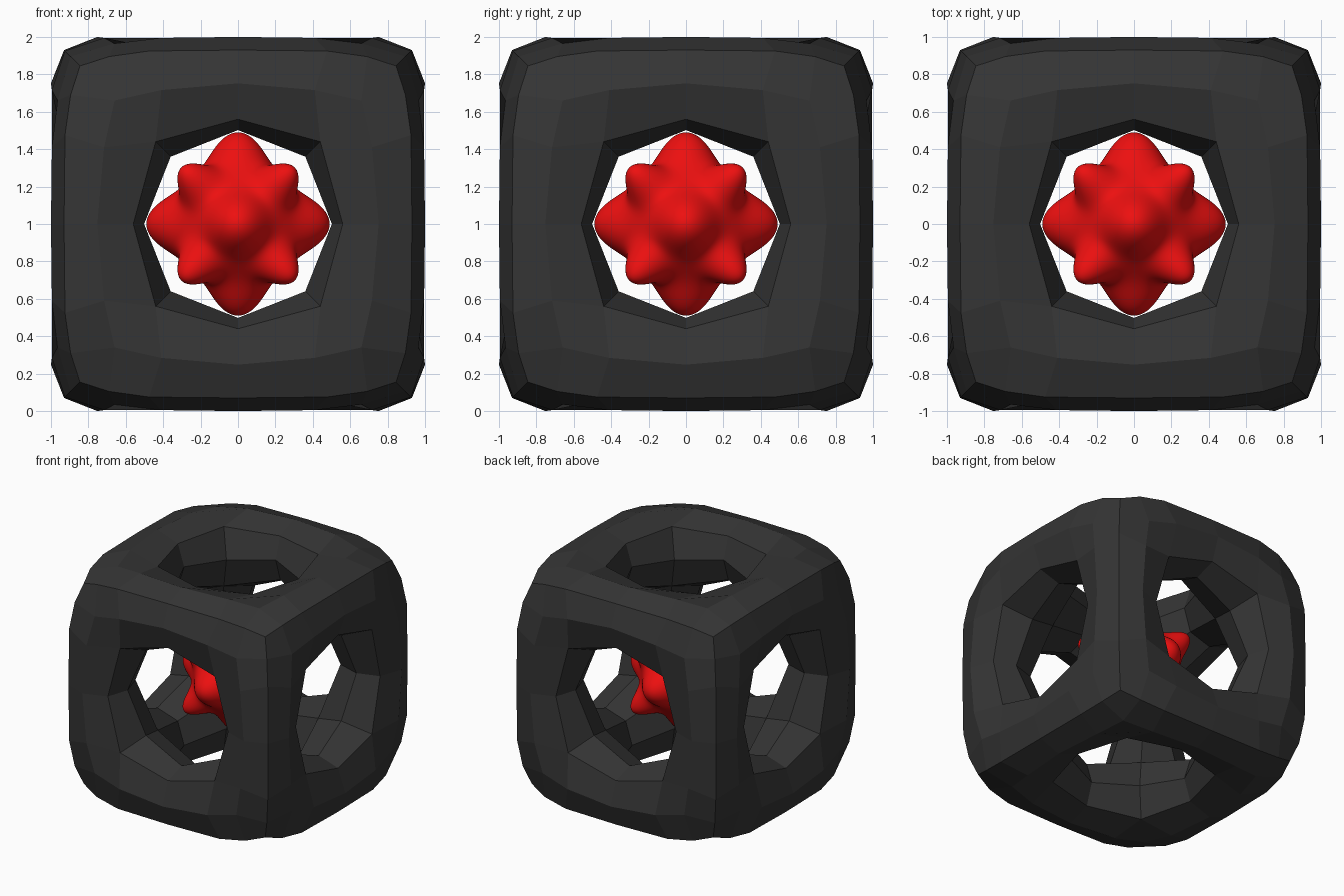
import bpy, bmesh, math
from itertools import product
from mathutils import Vector

if "Cube" in bpy.data.objects:
    bpy.data.objects.remove(bpy.data.objects["Cube"])


def finish(bm, name, color, smooth):
    bmesh.ops.recalc_face_normals(bm, faces=bm.faces)
    for f in bm.faces:
        f.smooth = smooth
    me = bpy.data.meshes.new(name)
    bm.to_mesh(me)
    bm.free()
    mat = bpy.data.materials.new(name + "_material")
    mat.diffuse_color = color
    mat.use_nodes = True
    mat.node_tree.nodes["Principled BSDF"].inputs["Base Color"].default_value = mat.diffuse_color
    me.materials.append(mat)
    ob = bpy.data.objects.new(name, me)
    ob.location.z = 1
    bpy.context.collection.objects.link(ob)
    return ob


# Rounded position for each kind of lattice point (sorted distances from centre)
ROUNDED = {
    (3, 3, 3): (.845, .845, .845), (2, 3, 3): (.69, .895, .895),
    (1, 3, 3): (.475, .925, .925), (0, 3, 3): (0, .93, .93),
    (2, 2, 3): (.66, .66, .965), (1, 2, 3): (.41, .716, .995),
    (0, 2, 3): (0, .752, 1), (1, 1, 3): (.44, .44, .94),
    (0, 1, 3): (0, .56, .932), (1, 1, 2): (.36, .36, .71),
    (0, 1, 2): (0, .502, .752), (1, 1, 1): (.44, .44, .44),
    (0, 1, 1): (0, .562, .562),
}


def place(idx):
    order = sorted(range(3), key=lambda a: abs(idx[a]))
    target = ROUNDED[tuple(abs(idx[a]) for a in order)]
    co = [0, 0, 0]
    for a, t in zip(order, target):
        co[a] = math.copysign(t, idx[a])
    return co


def solid(c):
    inside = all(-3 <= v < 3 for v in c)
    return inside and sum(v in (-3, -2, 1, 2) for v in c) >= 2


# Cube frame: boundary of the solid lattice cells, rounded off, flat shaded
bm = bmesh.new()
verts = {}
for cell in product(range(-3, 3), repeat=3):
    if not solid(cell):
        continue
    for axis, side in product(range(3), (0, 1)):
        other = list(cell)
        other[axis] += 1 if side else -1
        if solid(other):
            continue
        u, w = (axis + 1) % 3, (axis + 2) % 3
        quad = []
        for du, dw in ((0, 0), (1, 0), (1, 1), (0, 1)):
            p = list(cell)
            p[axis] += side
            p[u] += du
            p[w] += dw
            p = tuple(p)
            if p not in verts:
                verts[p] = bm.verts.new(place(p))
            quad.append(verts[p])
        bm.faces.new(quad if side else quad[::-1])
finish(bm, "cube_frame", (.035, .035, .035, 1), False)

# Spiky core: sphere with six axis bumps and eight corner bumps
spikes = []
for axis, s in product(range(3), (-1, 1)):
    d = Vector((0, 0, 0))
    d[axis] = s
    spikes.append((d, .145, math.radians(22)))
for c in product((-1, 1), repeat=3):
    spikes.append((Vector(c).normalized(), .167, math.radians(15)))

bm = bmesh.new()
bmesh.ops.create_icosphere(bm, subdivisions=6, radius=1)
for v in bm.verts:
    d = v.co.normalized()
    r = .345
    for s, height, width in spikes:
        angle = math.acos(max(-1, min(1, d.dot(s))))
        r += height * math.exp(-(angle / width) ** 2)
    v.co = d * r
finish(bm, "spiky_core", (.85, .005, .005, 1), True)
